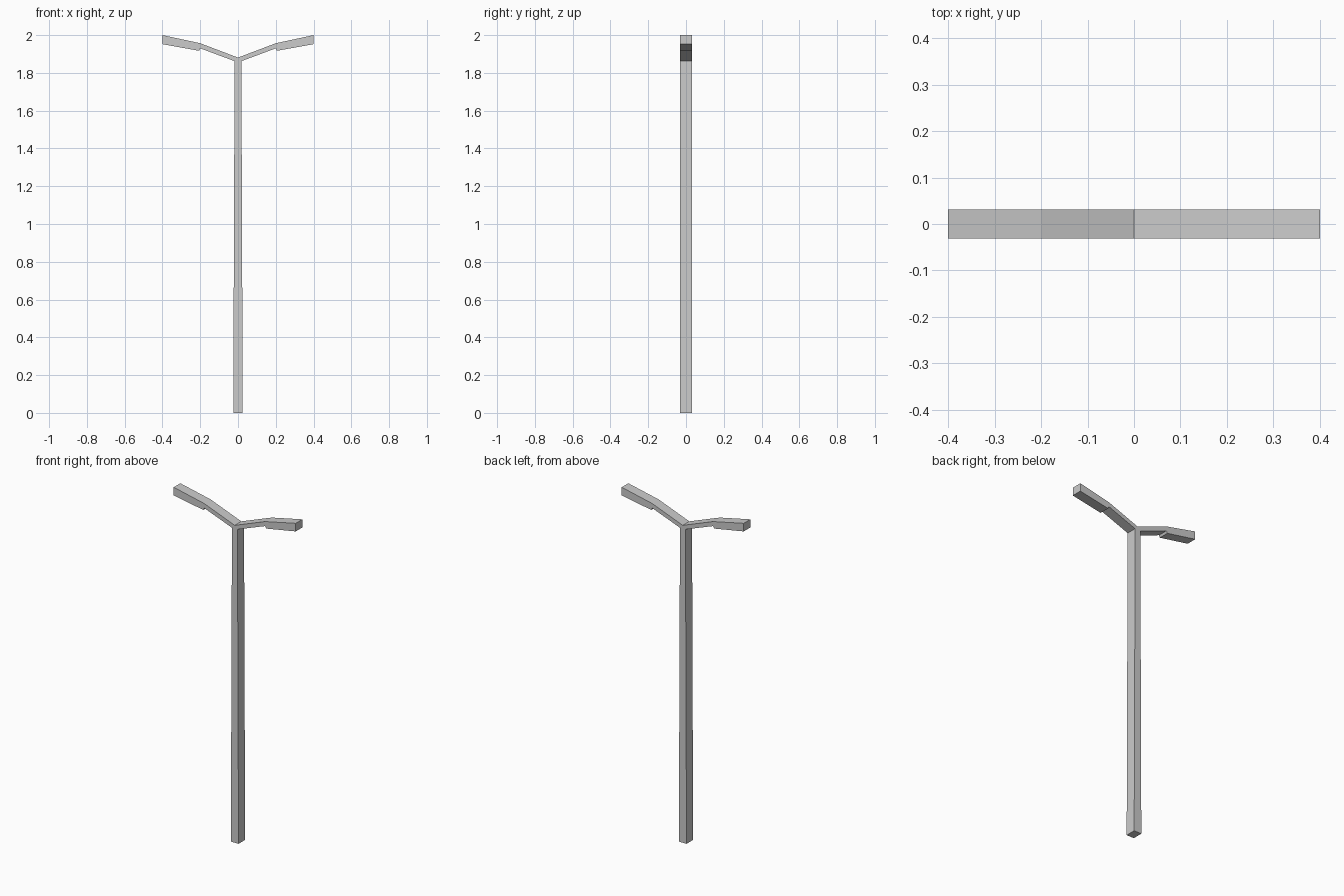
import bpy, bmesh

if "Cube" in bpy.data.objects:
    bpy.data.objects.remove(bpy.data.objects["Cube"])

HALF_DEPTH = 0.031

# Right half of the front outline: tapered pole, thin rising arm, thicker lamp head
half = [
    (0.025, 0.0),                                   # pole foot
    (0.018, 1.862),                                 # arm springs from pole
    (0.2, 1.93), (0.206, 1.917),                    # step down to the head
    (0.4, 1.952), (0.4, 2.0),                       # head end
    (0.2, 1.957),                                   # knee on the top side
]
valley = [(0.0, 1.881)]
outline = half + valley + [(-x, z) for x, z in reversed(half)]

# Extrude the outline through the depth of the post
bm = bmesh.new()
face = bm.faces.new([bm.verts.new((x, -HALF_DEPTH, z)) for x, z in outline])
ext = bmesh.ops.extrude_face_region(bm, geom=[face])
moved = [g for g in ext["geom"] if isinstance(g, bmesh.types.BMVert)]
bmesh.ops.translate(bm, verts=moved, vec=(0, 2 * HALF_DEPTH, 0))
bmesh.ops.recalc_face_normals(bm, faces=bm.faces)

mesh = bpy.data.meshes.new("double_arm_lamp_post")
bm.to_mesh(mesh)
bm.free()
post = bpy.data.objects.new("double_arm_lamp_post", mesh)
bpy.context.collection.objects.link(post)
